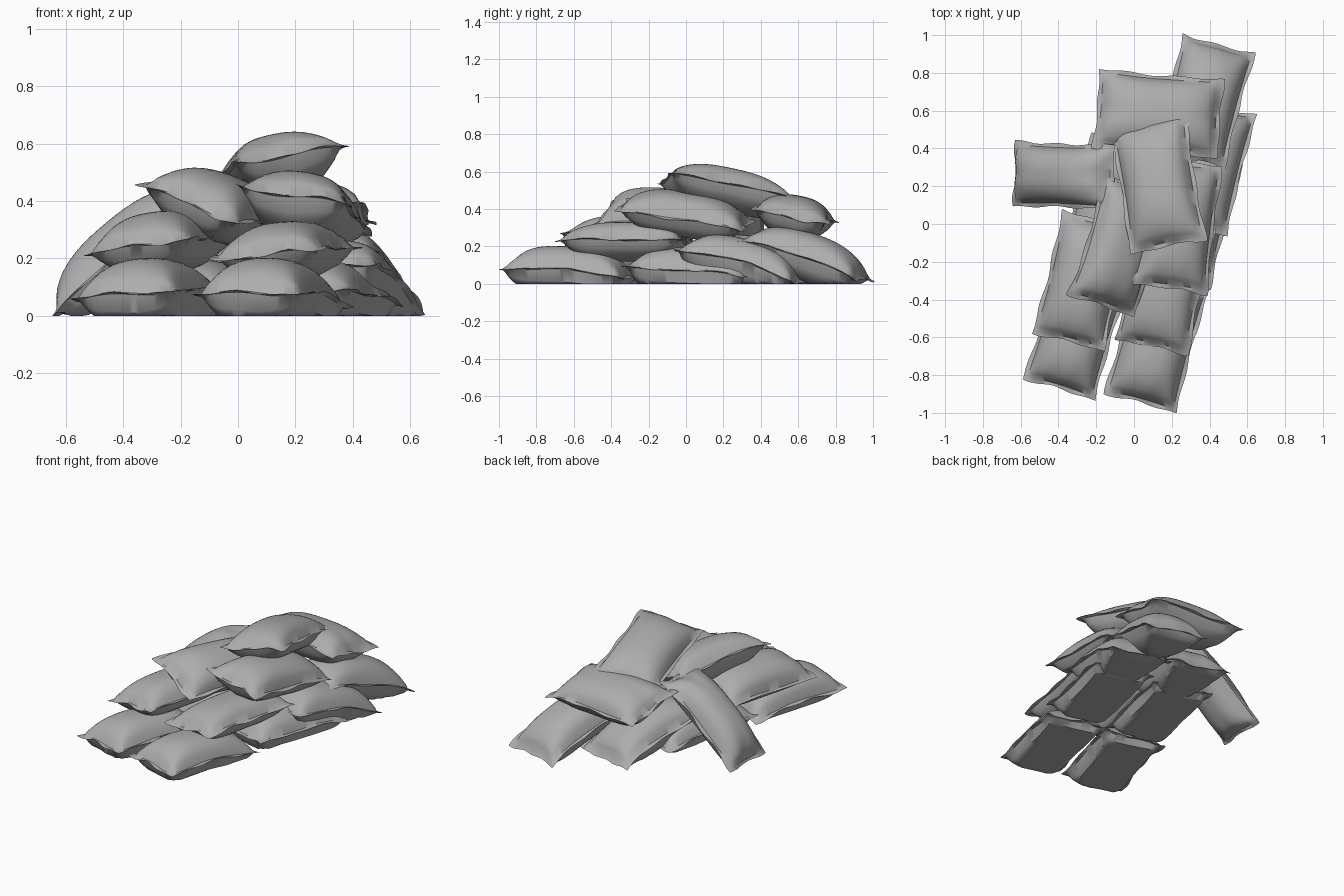
import bpy, bmesh, math, random
from mathutils import Matrix, Vector

if "Cube" in bpy.data.objects:
    bpy.data.objects.remove(bpy.data.objects["Cube"], do_unlink=True)

random.seed(4)

cloth = bpy.data.materials.new("grey_cloth")
cloth.use_nodes = True
grey = (0.42, 0.42, 0.42, 1)
cloth.diffuse_color = grey
cloth.node_tree.nodes["Principled BSDF"].inputs["Base Color"].default_value = grey
cloth.node_tree.nodes["Principled BSDF"].inputs["Roughness"].default_value = 0.9

NX, NY, HEM = 30, 20, 0.02


def puff(s, t, height):
    """Thickness of the filling at a normalised position inside the seam."""
    return height * (1 - s ** 3.5) ** 0.6 * (1 - t ** 2.6) ** 0.65


def pillow_point(u, v, side, size, wave, droop):
    """Map a grid point to the upper or lower skin, with hem and ears."""
    length, width, top, bottom = size
    s = min(1, abs(u) / (1 - 2 / NX))
    t = min(1, abs(v) / (1 - 2 / NY))
    outer_u, outer_v = abs(u) > 0.999, abs(v) > 0.999
    x = s * (length / 2 - HEM) + HEM * outer_u
    y = t * (width / 2 - HEM) + HEM * outer_v
    # edges draw in slightly between the corners
    x *= 1 - 0.03 * (1 - t * t)
    y *= 1 - 0.05 * (1 - s * s) * t
    x, y = math.copysign(x, u), math.copysign(y, v)
    # uneven seam line shared by both skins
    edge = max(s, t) ** 6
    z = edge * 0.007 * (math.sin(4 * u + wave[0]) + math.sin(4 * v + wave[1]))
    if outer_u or outer_v:
        z += 0.004 * math.sin(9 * u + 8 * v + wave[2])
        x += 0.005 * math.sin(6 * v + wave[1])
        y += 0.005 * math.sin(8 * u + wave[0])
    else:
        h = puff(s, t, top if side > 0 else bottom)
        # gathered folds towards the sewn ends
        h *= 1 + 0.07 * s ** 4 * math.sin(9 * v + wave[2])
        z += side * (h + 0.003)
    return Vector((x, y, z - droop * u * u))


def bag(name, place, yaw, pitch=0, roll=0, droop=0.015,
        size=(0.68, 0.40, 0.11, 0.10)):
    wave = [random.uniform(0, 6.28) for _ in range(3)]
    bm = bmesh.new()
    for side in (1, -1):
        skin = bmesh.ops.create_grid(bm, x_segments=NX, y_segments=NY, size=1)["verts"]
        for vert in skin:
            vert.co = pillow_point(vert.co.x, vert.co.y, side, size, wave, droop)
    bmesh.ops.remove_doubles(bm, verts=bm.verts[:], dist=0.0001)
    bmesh.ops.recalc_face_normals(bm, faces=bm.faces[:])
    turn = (Matrix.Translation(place)
            @ Matrix.Rotation(math.radians(yaw), 4, "Z")
            @ Matrix.Rotation(math.radians(pitch), 4, "Y")
            @ Matrix.Rotation(math.radians(roll), 4, "X"))
    bm.transform(turn)
    # the ground flattens whatever presses into it
    for vert in bm.verts:
        vert.co.z = max(vert.co.z, 0)
    mesh = bpy.data.meshes.new(name)
    bm.to_mesh(mesh)
    bm.free()
    mesh.materials.append(cloth)
    obj = bpy.data.objects.new(name, mesh)
    bpy.context.collection.objects.link(obj)
    bpy.ops.object.select_all(action="DESELECT")
    obj.select_set(True)
    bpy.context.view_layer.objects.active = obj
    bpy.ops.object.shade_smooth_by_angle(angle=math.radians(45))


# ground layer: two pairs end to end, with wide flat undersides
ground = (0.69, 0.40, 0.12, 0.15)
bag("ground_bag_front_left", (0.12, -0.62, 0.075), 75, 4, size=ground)
bag("ground_bag_front_right", (-0.30, -0.55, 0.075), 73, 3, -4, size=ground)
bag("ground_bag_back_left", (0.30, 0.04, 0.068), 75, 4, size=ground)
bag("ground_bag_back_right", (-0.12, 0.10, 0.07), 75, 3, size=ground)

# bags leaning against the ends and side of the heap
leaning = (0.69, 0.40, 0.11, 0.14)
bag("leaning_bag_left", (0.38, 0.31, 0.125), 76, 15, droop=0.03, size=leaning)
bag("leaning_bag_middle", (0.0, 0.42, 0.125), 76, 15, droop=0.03, size=leaning)
bag("leaning_bag_back", (0.37, 0.65, 0.16), 75, 18, droop=0.04, size=leaning)
bag("leaning_bag_right", (-0.39, 0.257, 0.235), 178, 40, droop=0.035,
    size=(0.69, 0.35, 0.11, 0.10))

# second layer
bag("second_bag_right", (-0.27, -0.30, 0.25), 76, 0, -8)
bag("second_bag_left", (0.165, -0.32, 0.225), 78, 0, -6, size=(0.69, 0.40, 0.10, 0.10))

# third layer
bag("third_bag_right", (-0.07, -0.115, 0.385), 73, 4, 22, size=(0.68, 0.40, 0.11, 0.12))
bag("third_bag_left", (0.23, -0.005, 0.375), 83, 9, 8, size=(0.70, 0.41, 0.11, 0.12))
bag("third_bag_back", (0.13, 0.585, 0.37), -5, 0, -11, size=(0.67, 0.43, 0.10, 0.12))

# top bag
bag("top_bag", (0.125, 0.22, 0.507), 99, 12, -10, droop=0.025,
    size=(0.71, 0.42, 0.105, 0.11))
